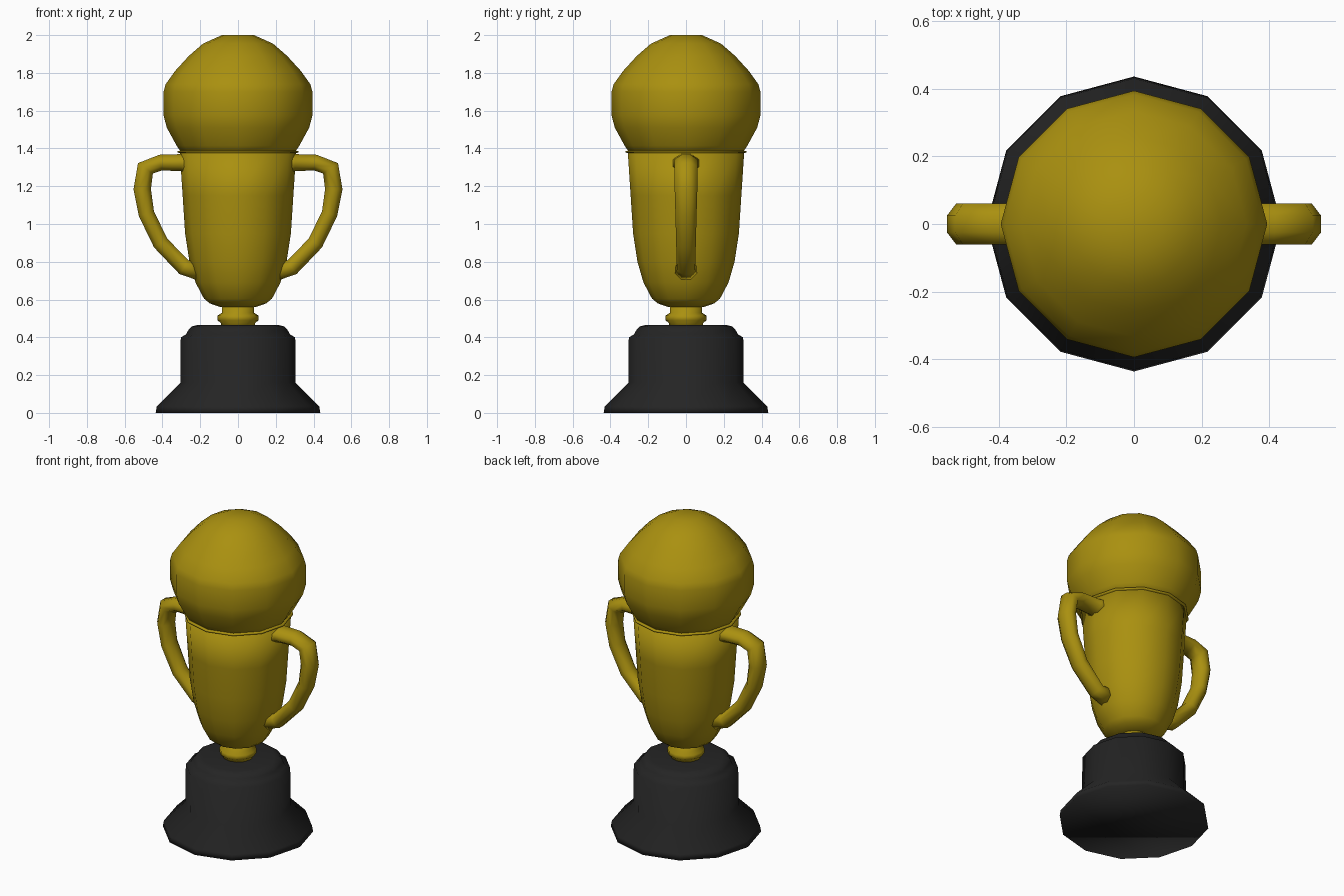
import bpy, bmesh, math
from mathutils import Vector

cube = bpy.data.objects.get("Cube")
if cube:
    bpy.data.objects.remove(cube, do_unlink=True)


def material(name, rgb):
    mat = bpy.data.materials.new(name)
    mat.use_nodes = True
    mat.diffuse_color = (*rgb, 1)
    mat.node_tree.nodes["Principled BSDF"].inputs["Base Color"].default_value = (*rgb, 1)
    return mat


gold = material("gold", (0.40, 0.28, 0.005))
black = material("black", (0.018, 0.018, 0.018))


def loft(name, rings, mat):
    """Skin a list of equal-sized point rings, close both ends, shade smooth."""
    bm = bmesh.new()
    loops = [[bm.verts.new(p) for p in ring] for ring in rings]
    n = len(loops[0])
    for a, b in zip(loops, loops[1:]):
        for i in range(n):
            j = (i + 1) % n
            bm.faces.new((a[i], a[j], b[j], b[i]))
    bm.faces.new(loops[0][::-1])
    bm.faces.new(loops[-1])
    bmesh.ops.recalc_face_normals(bm, faces=bm.faces)
    for f in bm.faces:
        f.smooth = True
    mesh = bpy.data.meshes.new(name)
    bm.to_mesh(mesh)
    bm.free()
    mesh.materials.append(mat)
    obj = bpy.data.objects.new(name, mesh)
    bpy.context.collection.objects.link(obj)
    return obj


def lathe(name, profile, mat, sides=12):
    """Turn (radius, height) points around the z axis."""
    turns = [math.tau * i / sides for i in range(sides)]
    return loft(name, [[(r * math.cos(t), r * math.sin(t), z) for t in turns]
                       for r, z in profile], mat)


def handle(name, side, sides=8):
    """Sweep an oval section along a path of (x, z, half thickness, half width)."""
    path = [(0.24, 1.32, 0.06, 0.09), (0.30, 1.325, 0.045, 0.062),
            (0.41, 1.325, 0.042, 0.06), (0.49, 1.295, 0.048, 0.06),
            (0.507, 1.185, 0.046, 0.06), (0.485, 1.055, 0.042, 0.056),
            (0.41, 0.90, 0.042, 0.052), (0.285, 0.77, 0.043, 0.048),
            (0.20, 0.755, 0.055, 0.06)]
    rings = []
    for i, (x, z, thick, wide) in enumerate(path):
        before, after = path[max(i - 1, 0)], path[min(i + 1, len(path) - 1)]
        along = Vector((after[0] - before[0], after[1] - before[1])).normalized()
        out = Vector((-along.y, along.x))
        ring = []
        for k in range(sides):
            t = math.tau * (k + 0.5) / sides
            # Flat faces of the section point outwards, so scale to their distance
            s = math.cos(t) / math.cos(math.pi / sides) * thick
            w = math.sin(t) / math.cos(math.pi / sides) * wide
            ring.append((side * (x + out.x * s), w, z + out.y * s))
        rings.append(ring)
    return loft(name, rings, gold)


# Plinth with a flared foot and a rounded shoulder
lathe("plinth", [(0.436, 0), (0.43, 0.035), (0.305, 0.16), (0.303, 0.40),
                 (0.275, 0.415), (0.262, 0.44), (0.245, 0.458), (0.21, 0.466)], black)

# Short stem with a ring
lathe("stem", [(0.09, 0.46), (0.09, 0.475), (0.108, 0.49), (0.108, 0.515),
               (0.086, 0.53), (0.086, 0.57)], gold)

# Tapered cup
lathe("cup", [(0.06, 0.558), (0.10, 0.562), (0.15, 0.58), (0.18, 0.605), (0.225, 0.69),
              (0.257, 0.80), (0.28, 0.95), (0.293, 1.15), (0.308, 1.378)], gold)

# Thin rim and ball resting in the cup
lathe("rim", [(0.30, 1.374), (0.32, 1.378), (0.32, 1.386), (0.30, 1.39)], gold)
lathe("ball", [(0.28, 1.376), (0.308, 1.39), (0.325, 1.415), (0.377, 1.51), (0.394, 1.575),
               (0.394, 1.70), (0.383, 1.74), (0.333, 1.81), (0.26, 1.89),
               (0.185, 1.955), (0.085, 2.0)], gold)

# Pair of handles; the model's left is +x
handle("left_handle", 1)
handle("right_handle", -1)
